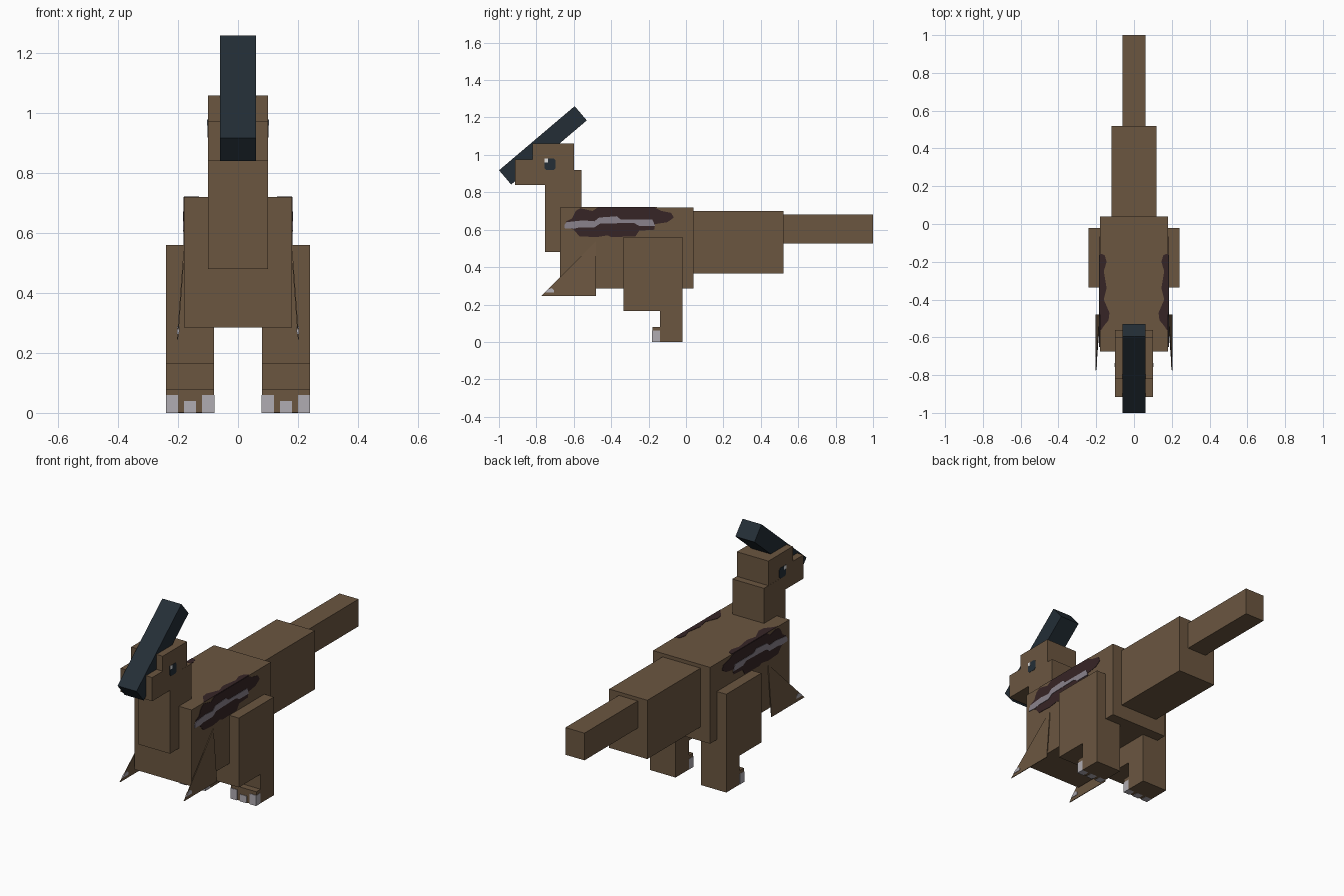
import bpy, bmesh, math
from mathutils import Matrix, Vector

if "Cube" in bpy.data.objects:
    bpy.data.objects.remove(bpy.data.objects["Cube"])


def material(name, rgb):
    m = bpy.data.materials.new(name)
    m.diffuse_color = (*rgb, 1)
    m.use_nodes = True
    m.node_tree.nodes["Principled BSDF"].inputs["Base Color"].default_value = m.diffuse_color
    return m


BROWN = material("brown hide", (0.147, 0.093, 0.051))
SLATE = material("dark slate", (0.017, 0.027, 0.037))
MAROON = material("dark maroon", (0.037, 0.018, 0.019))
STRIPE = material("pale stripe", (0.254, 0.223, 0.262))
CLAW = material("claw grey", (0.434, 0.413, 0.445))
WHITE = material("eye white", (0.75, 0.75, 0.75))


def finish(name, bm, mat):
    bmesh.ops.recalc_face_normals(bm, faces=bm.faces)
    me = bpy.data.meshes.new(name)
    bm.to_mesh(me)
    bm.free()
    me.materials.append(mat)
    ob = bpy.data.objects.new(name, me)
    bpy.context.collection.objects.link(ob)
    return ob


def box(name, x, y, z, mat=BROWN):
    """Box from (min, max) ranges."""
    bm = bmesh.new()
    size = [b - a for a, b in (x, y, z)]
    mid = [(a + b) / 2 for a, b in (x, y, z)]
    bmesh.ops.create_cube(bm, size=1, matrix=Matrix.Translation(mid) @ Matrix.Diagonal((*size, 1)))
    return finish(name, bm, mat)


def plate(name, pts, offset, mat):
    """Thin plate: a flat outline extruded along a small offset."""
    bm = bmesh.new()
    face = bm.faces.new([bm.verts.new(p) for p in pts])
    out = bmesh.ops.extrude_face_region(bm, geom=[face], use_keep_orig=True)
    moved = [v for v in out["geom"] if isinstance(v, bmesh.types.BMVert)]
    bmesh.ops.translate(bm, verts=moved, vec=Vector(offset))
    return finish(name, bm, mat)


def span(s, a, b):
    return tuple(sorted((s * a, s * b)))


# Trunk, tail, neck and head
box("body", (-.18, .18), (-.675, .04), (.285, .72))
box("tail_base", (-.12, .12), (.03, .52), (.365, .70))
box("tail_tip", (-.06, .06), (.51, 1.0), (.525, .68))
box("neck", (-.1, .1), (-.755, -.56), (.48, .92))
box("head", (-.0995, .0995), (-.82, -.6), (.84, 1.06))
box("snout", (-.0995, .0995), (-.915, -.81), (.84, .975))

# Long sloping head crest
crest = box("crest", (-.06, .06), (-.265, .265), (-.05, .05), SLATE)
crest.rotation_euler.x = math.radians(40.3)
crest.location = (0, -.765, 1.051)

# Flank marking outlines in (y, z)
PATCH = [(-.64, .645), (-.61, .66), (-.59, .70), (-.565, .715), (-.50, .70), (-.47, .72),
         (-.17, .72), (-.13, .70), (-.08, .69), (-.065, .665), (-.10, .64), (-.165, .63),
         (-.17, .60), (-.25, .595), (-.27, .565), (-.40, .56), (-.42, .57), (-.48, .56),
         (-.57, .565), (-.60, .60), (-.645, .615)]
STREAK = [(-.65, .625), (-.64, .64), (-.55, .65), (-.49, .645), (-.465, .665), (-.37, .672),
          (-.35, .655), (-.18, .655), (-.165, .62), (-.25, .62), (-.28, .637), (-.46, .632),
          (-.49, .612), (-.57, .612), (-.60, .605), (-.65, .608)]
# Marking wrapping onto the back, in (x, y)
BACK = [(.18, -.155), (.155, -.165), (.145, -.20), (.16, -.25), (.145, -.34),
        (.16, -.40), (.13, -.47), (.135, -.51), (.16, -.54), (.18, -.57)]
# Eye in (y, z): square with clipped corners
EYE = [(-.757, .93), (-.747, .92), (-.707, .92), (-.697, .93),
       (-.697, .97), (-.707, .98), (-.757, .98)]

for side, s in (("right", 1), ("left", -1)):
    # Markings and eyes
    plate(side + "_flank_patch", [(s * .18, y, z) for y, z in PATCH], (s * .002, 0, 0), MAROON)
    plate(side + "_flank_streak", [(s * .18, y, z) for y, z in STREAK], (s * .004, 0, 0), STRIPE)
    plate(side + "_back_patch", [(s * x, y, .72) for x, y in BACK], (0, 0, .002), MAROON)
    plate(side + "_eye", [(s * .0995, y, z) for y, z in EYE], (s * .002, 0, 0), SLATE)
    box(side + "_eye_glint", span(s, .0995, .103), (-.757, -.737), (.96, .98), WHITE)

    # Leg with toe block
    box(side + "_thigh", span(s, .08, .24), (-.335, -.02), (.165, .56))
    box(side + "_shin", span(s, .08, .24), (-.14, -.02), (0, .17))
    box(side + "_toes", span(s, .08, .24), (-.178, -.135), (.002, .08))
    # Three claws wrapped over the toe block
    for i, (a, b, h) in enumerate(((.079, .12, .06), (.14, .18, .04), (.20, .241, .06))):
        box(f"{side}_claw_{i + 1}", span(s, a, b), (-.181, -.14), (0, h), CLAW)

    # Thin pointed forearm, flaring slightly from the flank
    arm = [(s * .20, -.775, .245), (s * .20, -.48, .245), (s * .178, -.48, .54)]
    plate(side + "_arm", arm, (s * .004, 0, 0), BROWN)
    tip = [(-.757, .263), (-.705, .263), (-.705, .277), (-.72, .288), (-.742, .278)]
    plate(side + "_arm_claw", [(s * (.20 - (z - .245) * .0746 - .002), y, z) for y, z in tip],
          (s * .008, 0, 0), CLAW)
